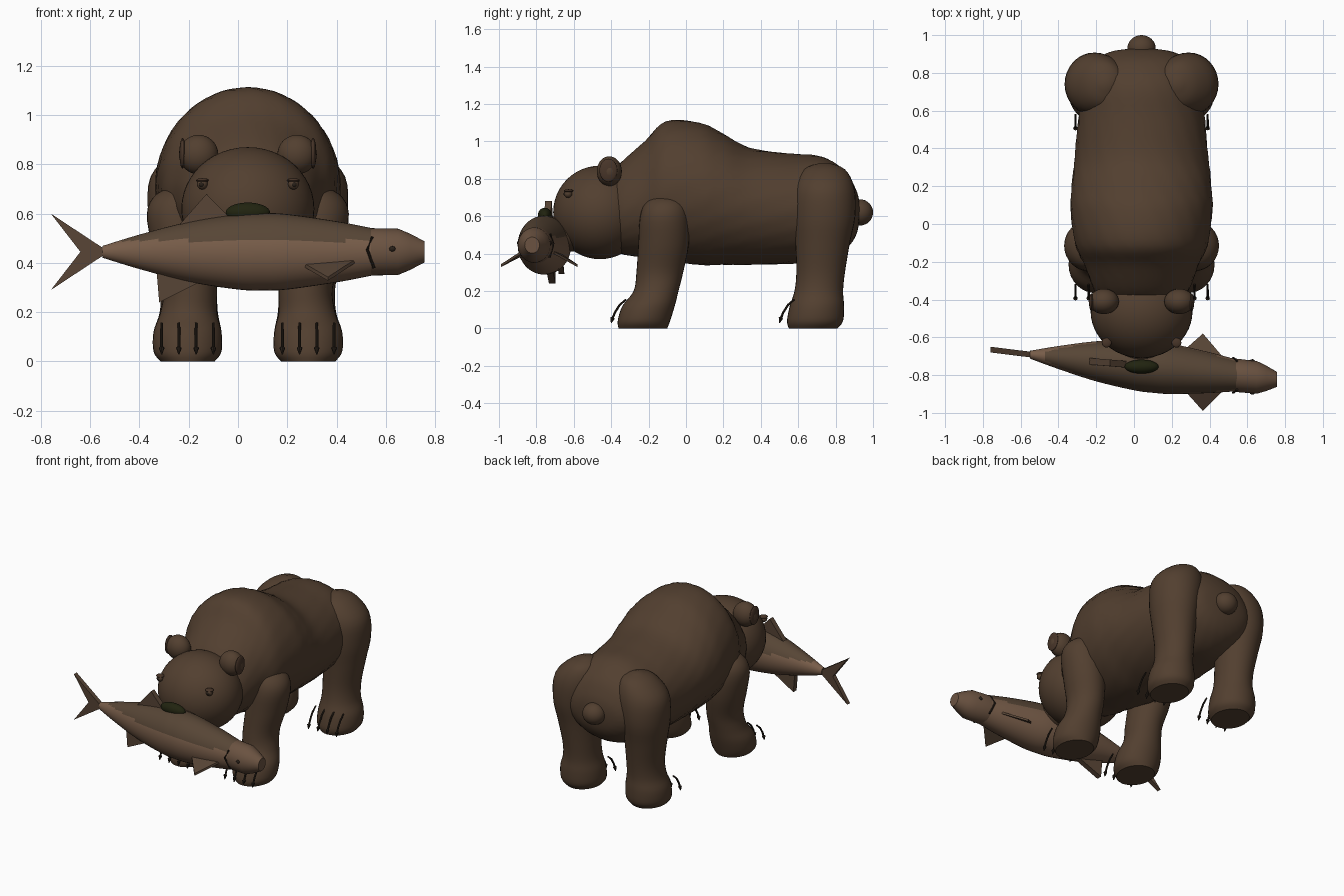
import bpy, bmesh, math
from mathutils import Vector

if "Cube" in bpy.data.objects:
    bpy.data.objects.remove(bpy.data.objects["Cube"])

CX = 0.04  # bear's centre line


def mat(name, r, g, b):
    m = bpy.data.materials.new(name)
    m.diffuse_color = (r, g, b, 1)
    m.use_nodes = True
    m.node_tree.nodes["Principled BSDF"].inputs["Base Color"].default_value = m.diffuse_color
    return m


FUR = mat("brown fur", 0.085, 0.050, 0.029)
EAR = mat("inner ear brown", 0.065, 0.036, 0.022)
NOSE = mat("dark olive nose", 0.015, 0.017, 0.005)
CLAW = mat("dark claw", 0.022, 0.015, 0.010)
BACK = mat("fish back", 0.095, 0.060, 0.036)
BELLY = mat("fish belly", 0.185, 0.108, 0.066)
FISHHEAD = mat("fish head", 0.145, 0.085, 0.052)
FIN = mat("fish fin", 0.095, 0.058, 0.036)


def finish(name, bm, *mats, smooth=True):
    bmesh.ops.recalc_face_normals(bm, faces=bm.faces)
    me = bpy.data.meshes.new(name)
    bm.to_mesh(me)
    bm.free()
    for m in mats:
        me.materials.append(m)
    ob = bpy.data.objects.new(name, me)
    bpy.context.collection.objects.link(ob)
    if smooth:
        bpy.context.view_layer.objects.active = ob
        ob.select_set(True)
        bpy.ops.object.shade_smooth_by_angle(angle=math.radians(40))
        ob.select_set(False)
    return ob


def spline(rows, n):
    """Smooth interpolation between section rows."""
    out = []
    for i in range(len(rows) - 1):
        p0, p1 = rows[max(i - 1, 0)], rows[i]
        p2, p3 = rows[i + 1], rows[min(i + 2, len(rows) - 1)]
        for k in range(n):
            t = k / n
            out.append([0.5 * (2 * b + (c - a) * t + (2 * a - 5 * b + 4 * c - d) * t * t
                               + (3 * b - a - 3 * c + d) * t ** 3)
                        for a, b, c, d in zip(p0, p1, p2, p3)])
    return out + [list(rows[-1])]


def loft(name, axis, rows, *mats, n=4, seg=32, bump=0.0):
    """Rows: position on axis, centre a, centre b, radius a, radius b."""
    bm = bmesh.new()
    rings = []
    for i, (t, a, b, ra, rb) in enumerate(spline(rows, n)):
        ring = []
        for k in range(seg):
            w = 2 * math.pi * k / seg
            s = 1 + bump * math.sin(k * 2.1 + i * 1.3) * math.sin(i * 2.2)
            co = [a + ra * s * math.cos(w), b + rb * s * math.sin(w)]
            co.insert(axis, t)
            ring.append(bm.verts.new(co))
        rings.append(ring)
    for r, q in zip(rings, rings[1:]):
        for k in range(seg):
            j = (k + 1) % seg
            bm.faces.new((r[k], r[j], q[j], q[k]))
    bm.faces.new(rings[0])
    bm.faces.new(rings[-1])
    return finish(name, bm, *mats)


def ball(name, c, r, m, seg=32):
    bm = bmesh.new()
    bmesh.ops.create_uvsphere(bm, u_segments=seg, v_segments=seg // 2, radius=1)
    for v in bm.verts:
        v.co = Vector((c[i] + r[i] * v.co[i] for i in range(3)))
    return finish(name, bm, m)


def tube(name, pts, radii, m, seg=8):
    """Thin rod through points with a radius at each."""
    bm = bmesh.new()
    rings = []
    for i, p in enumerate(pts):
        d = Vector(pts[min(i + 1, len(pts) - 1)]) - Vector(pts[max(i - 1, 0)])
        q = d.to_track_quat('Z', 'Y')
        rings.append([bm.verts.new(Vector(p) + q @ Vector((
            radii[i] * math.cos(2 * math.pi * k / seg),
            radii[i] * math.sin(2 * math.pi * k / seg), 0))) for k in range(seg)])
    for r, s in zip(rings, rings[1:]):
        for k in range(seg):
            j = (k + 1) % seg
            bm.faces.new((r[k], r[j], s[j], s[k]))
    bm.faces.new(rings[0])
    bm.faces.new(rings[-1])
    return finish(name, bm, m)


def plate(name, pts, thick, m):
    """Flat fin: polygon extruded by the vector thick, centred."""
    bm = bmesh.new()
    h = Vector(thick) / 2
    f = bm.faces.new([bm.verts.new(Vector(p) - h) for p in pts])
    ext = bmesh.ops.extrude_face_region(bm, geom=[f])
    bmesh.ops.translate(bm, vec=h * 2,
                        verts=[v for v in ext["geom"] if isinstance(v, bmesh.types.BMVert)])
    return finish(name, bm, m, smooth=False)


# Bear body: y, half width, bottom, top
body = [(-0.42, .19, .46, .79), (-0.35, .25, .40, .885), (-0.22, .30, .38, 1.0),
        (-0.11, .35, .36, 1.105), (.07, .375, .34, 1.10), (.2, .37, .34, 1.04),
        (.34, .355, .34, .965), (.55, .335, .345, .935), (.73, .31, .36, .917),
        (.85, .26, .42, .84), (.91, .17, .5, .74), (.93, .04, .6, .66)]
loft("bear_body", 1, [(y, CX, (b + t) / 2, w, (t - b) / 2) for y, w, b, t in body],
     FUR, n=5, seg=64, bump=0.007)
ball("tail", (CX, .93, .62), (.075, .07, .07), FUR)

# Head, muzzle and nose
ball("head", (CX, -.46, .62), (.27, .25, .25), FUR, 48)
ball("muzzle", (CX, -.62, .52), (.15, .13, .11), FUR)
ball("nose", (CX, -.755, .605), (.09, .037, .04), NOSE)

# Legs: z, side offset, y, half width, half depth
front = [(0, .245, -.23, .11, .13), (.04, .245, -.225, .138, .14), (.12, .245, -.20, .138, .14),
         (.2, .24, -.16, .115, .12), (.3, .235, -.14, .11, .125), (.45, .26, -.12, .125, .135),
         (.6, .285, -.115, .125, .13), (.68, .27, -.11, .10, .10), (.72, .25, -.11, .02, .02)]
hind = [(0, .245, .68, .11, .13), (.04, .245, .69, .138, .15), (.12, .245, .70, .138, .145),
        (.2, .24, .71, .118, .13), (.3, .24, .72, .115, .13), (.45, .25, .73, .13, .145),
        (.6, .255, .74, .15, .165), (.75, .235, .74, .16, .16), (.85, .2, .74, .10, .11),
        (.885, .19, .74, .02, .02)]
for s, side in ((-1, "left"), (1, "right")):
    for rows, kind, toe in ((front, "front", -.31), (hind, "hind", .59)):
        loft(f"{kind}_leg_{side}", 2,
             [(z, CX + s * x, y, a, b) for z, x, y, a, b in rows], FUR)
        # Four claws per foot, a thin stem with a pointed tip
        for k in range(4):
            x = CX + s * (.14 + .07 * k)
            tube(f"{kind}_claw_{side}_{k + 1}",
                 [(x, toe - .01, .155), (x, toe - .045, .125), (x, toe - .07, .085),
                  (x, toe - .08, .06), (x, toe - .083, .055), (x, toe - .09, .028)],
                 [.005, .006, .006, .006, .012, .002], CLAW)
    # Ear with a disc on its outer side
    ball(f"ear_{side}", (CX + s * .2, -.41, .84), (.08, .067, .08), FUR)
    ball(f"inner_ear_{side}", (CX + s * .265, -.415, .845), (.013, .048, .062), EAR)
    # Eye, pupil and brow
    ball(f"eye_{side}", (CX + s * .185, -.63, .72), (.022, .022, .022), FUR, 16)
    ball(f"pupil_{side}", (CX + s * .188, -.645, .718), (.011, .010, .011), CLAW, 12)
    ball(f"eyelid_{side}", (CX + s * .185, -.628, .735), (.026, .026, .009), EAR, 16)


# Fish, lying across the mouth
def fy(x):
    return -.747 - .1 * x


FZ = .445
prof = [(-.55, .024), (-.4, .07), (-.2, .122), (0, .153), (.1, .157), (.2, .153),
        (.4, .124), (.55, .095)]
fish = loft("fish_body", 0, [(x, fy(x), FZ, r * .87, r) for x, r in prof],
            BACK, BELLY, n=5, seg=40)
for f in fish.data.polygons:  # paler below the flank line
    f.material_index = int(f.center.z < .49)
loft("fish_head", 0, [(x, fy(x), FZ, r * .92, r) for x, r in
                      ((.54, .096), (.65, .094), (.70, .073), (.757, .043))],
     FISHHEAD, n=1, seg=40)

# Fins
plate("fish_tail_fin", [(-.76, -.665, .60), (-.54, fy(-.55), FZ + .01), (-.54, fy(-.55), FZ - .01),
                        (-.76, -.665, .29), (-.64, -.68, FZ)], (0, .03, 0), FIN)
plate("dorsal_fin", [(-.26, -.725, .53), (-.128, -.735, .68), (-.02, -.745, .57)],
      (0, .035, 0), FIN)
plate("ventral_fin", [(-.33, -.715, .36), (-.32, -.715, .24), (-.14, -.733, .33)],
      (0, .035, 0), FIN)
for s, side in ((-1, "near"), (1, "far")):
    plate(f"pectoral_fin_{side}",
          [(.27, fy(.27) + s * .11, .39), (.48, fy(.48) + s * .08, .41),
           (.365, -.785 + s * .205, .335)], (0, 0, .015), FIN)
    # Gill chevron and eye
    tube(f"gill_{side}", [(.545, fy(.54) + s * .076, .505), (.525, fy(.54) + s * .092, .455),
                          (.552, fy(.54) + s * .072, .38)], [.006] * 3, CLAW)
    ball(f"fish_eye_{side}", (.627, fy(.627) + s * .086, .457), (.013, .008, .011), CLAW, 12)
